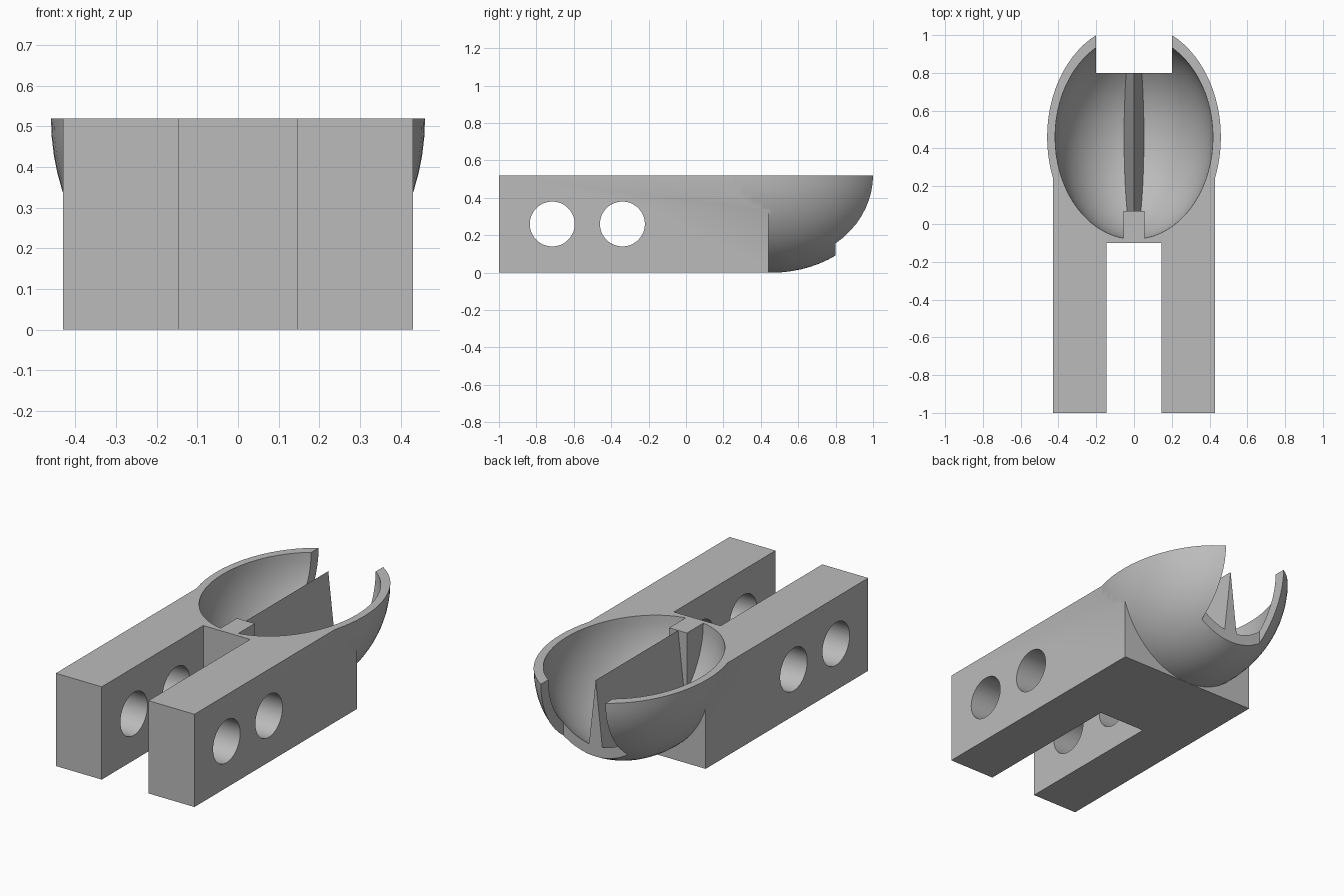
import bpy
import bmesh
import math
from mathutils import Matrix, Vector

if "Cube" in bpy.data.objects:
    bpy.data.objects.remove(bpy.data.objects["Cube"], do_unlink=True)

TOP = 0.52
BOWL_CENTRE = Vector((0, 0.46, TOP))

grey = bpy.data.materials.new("plain grey")
grey.use_nodes = True
grey.diffuse_color = (0.5, 0.5, 0.5, 1)
grey.node_tree.nodes["Principled BSDF"].inputs["Base Color"].default_value = (0.5, 0.5, 0.5, 1)


def make_object(name, bm):
    bmesh.ops.recalc_face_normals(bm, faces=bm.faces)
    mesh = bpy.data.meshes.new(name)
    bm.to_mesh(mesh)
    bm.free()
    mesh.materials.append(grey)
    obj = bpy.data.objects.new(name, mesh)
    bpy.context.collection.objects.link(obj)
    return obj


def box(name, low, high):
    bm = bmesh.new()
    low, high = Vector(low), Vector(high)
    place = Matrix.Translation((low + high) / 2) @ Matrix.Diagonal((*(high - low), 1))
    bmesh.ops.create_cube(bm, size=1, matrix=place)
    return make_object(name, bm)


def ellipsoid(name, radii, half=False):
    bm = bmesh.new()
    place = Matrix.Translation(BOWL_CENTRE) @ Matrix.Diagonal((*radii, 1))
    bmesh.ops.create_uvsphere(bm, u_segments=72, v_segments=36, radius=1, matrix=place)
    if half:
        cut = bmesh.ops.bisect_plane(bm, geom=bm.verts[:] + bm.edges[:] + bm.faces[:], dist=1e-5,
                                     plane_co=BOWL_CENTRE, plane_no=(0, 0, 1), clear_outer=True)
        rim = [e for e in bm.edges if e.is_boundary]
        bmesh.ops.contextual_create(bm, geom=rim)
    return make_object(name, bm)


def cylinder_across(name, y, z, radius):
    bm = bmesh.new()
    place = Matrix.Translation((0, y, z)) @ Matrix.Rotation(math.pi / 2, 4, "Y")
    bmesh.ops.create_cone(bm, cap_ends=True, segments=64, radius1=radius, radius2=radius,
                          depth=2, matrix=place)
    return make_object(name, bm)


def wedge(name, half_width, y0, y1, z0, z1):
    bm = bmesh.new()
    face = bm.faces.new([bm.verts.new((x, y0, z)) for x, z in
                         ((-half_width, z0), (half_width, z0), (0, z1))])
    out = bmesh.ops.extrude_face_region(bm, geom=[face])
    bmesh.ops.translate(bm, vec=(0, y1 - y0, 0),
                        verts=[v for v in out["geom"] if isinstance(v, bmesh.types.BMVert)])
    return make_object(name, bm)


def combine(target, other, operation):
    mod = target.modifiers.new(operation, "BOOLEAN")
    mod.operation = operation
    mod.solver = "EXACT"
    mod.object = other
    bpy.context.view_layer.objects.active = target
    bpy.ops.object.modifier_apply(modifier=mod.name)
    bpy.data.objects.remove(other, do_unlink=True)


# Solid block with the rounded bowl hull at its back
body = box("forked_bowl_body", (-0.43, -1, 0), (0.43, 0.44, TOP))
combine(body, ellipsoid("bowl_hull", (0.46, 0.6, 0.52), half=True), "UNION")
combine(body, ellipsoid("bowl_hollow", (0.418, 0.54, 0.475)), "DIFFERENCE")

# Tab and knife-edged rib inside the bowl
combine(body, box("tab", (-0.055, -0.11, 0.05), (0.055, 0.07, TOP)), "UNION")
rib = wedge("rib", 0.057, 0.05, 0.9, 0.01, TOP)
combine(rib, ellipsoid("rib_limit", (0.45, 0.59, 0.505)), "INTERSECT")
combine(body, rib, "UNION")

# Open notch in the back of the bowl and slot between the two legs
combine(body, box("notch", (-0.2, 0.8, -0.1), (0.2, 1.2, 0.7)), "DIFFERENCE")
combine(body, box("slot", (-0.145, -1.1, -0.1), (0.145, -0.1, 0.7)), "DIFFERENCE")

# Cross holes through both legs
for y in (-0.715, -0.34):
    combine(body, cylinder_across("hole", y, 0.26, 0.12), "DIFFERENCE")

bpy.ops.object.select_all(action="DESELECT")
body.select_set(True)
bpy.context.view_layer.objects.active = body
bpy.ops.object.shade_smooth_by_angle(angle=math.radians(30))
